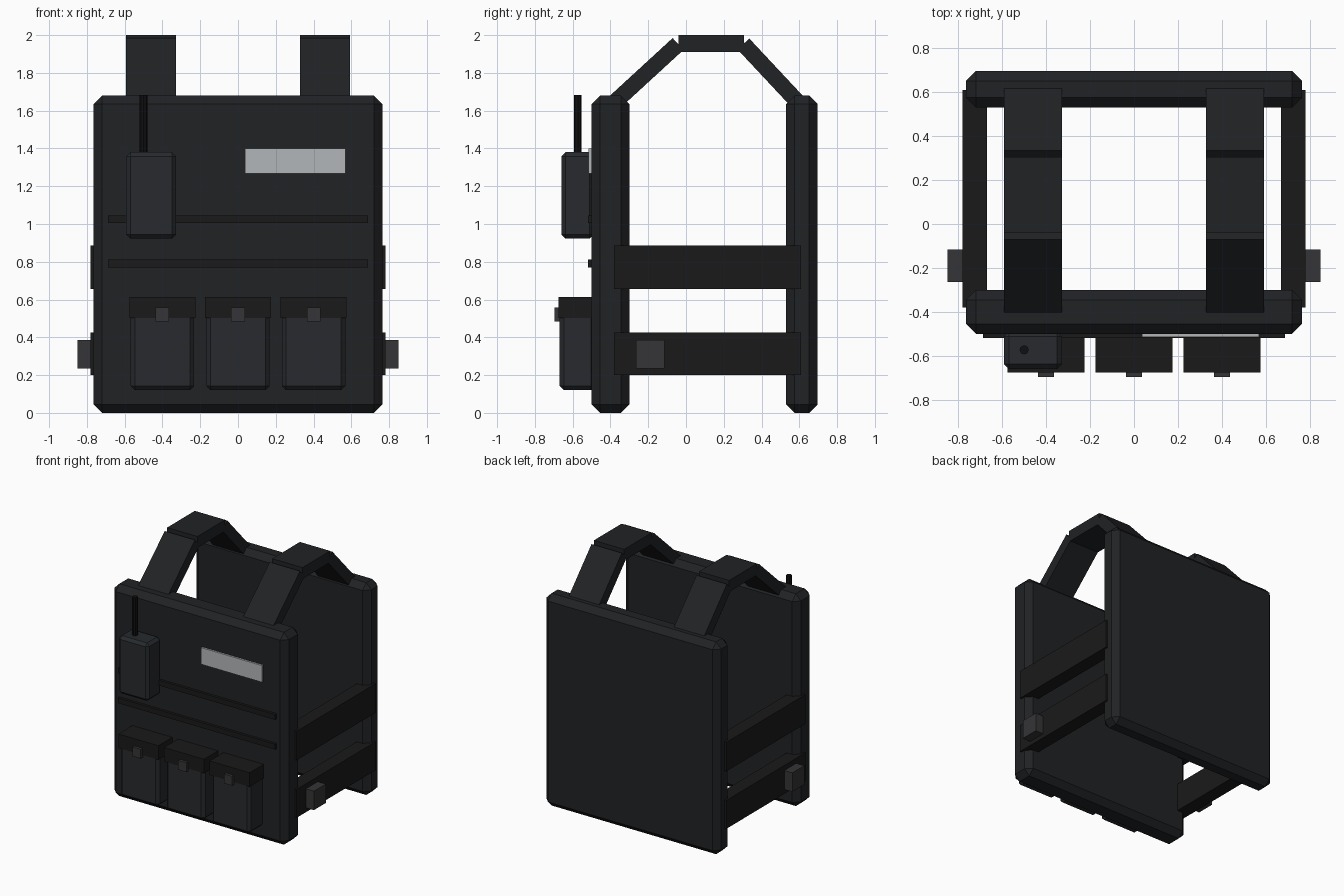
import bpy, math
from mathutils import Vector

if "Cube" in bpy.data.objects:
    bpy.data.objects.remove(bpy.data.objects["Cube"])


def material(name, rgb):
    m = bpy.data.materials.new(name)
    m.diffuse_color = (*rgb, 1)
    m.use_nodes = True
    m.node_tree.nodes["Principled BSDF"].inputs["Base Color"].default_value = m.diffuse_color
    return m


FABRIC = material("fabric", (0.015, 0.016, 0.018))
WEBBING = material("webbing", (0.010, 0.010, 0.011))
STRAP = material("strap", (0.015, 0.016, 0.018))
POUCH = material("pouch", (0.020, 0.023, 0.027))
BUCKLE = material("buckle", (0.035, 0.035, 0.038))
RUBBER = material("rubber", (0.005, 0.005, 0.006))
PATCH = material("patch", (0.45, 0.47, 0.48))


def box(name, x, y, z, mat, bevel=0):
    """Box from (min, max) ranges, with an optional flat chamfer."""
    bpy.ops.mesh.primitive_cube_add(size=1, location=[sum(r) / 2 for r in (x, y, z)])
    o = bpy.context.object
    o.name = name
    o.scale = [r[1] - r[0] for r in (x, y, z)]
    bpy.ops.object.transform_apply(location=False, rotation=False, scale=True)
    o.data.materials.append(mat)
    if bevel:
        b = o.modifiers.new("chamfer", 'BEVEL')
        b.width = bevel
        b.segments = 1
    return o


def strap_piece(name, x, a, b, thick):
    """Flat strap segment running between two (y, z) points."""
    d = Vector(b) - Vector(a)
    h = d.length / 2
    o = box(name, (-0.1325, 0.1325), (-h, h), (-thick / 2, thick / 2), STRAP)
    o.location = (x, (a[0] + b[0]) / 2, (a[1] + b[1]) / 2)
    o.rotation_euler.x = math.atan2(d.y, d.x)


# front and back padded panels
box("front_panel", (-0.765, 0.765), (-0.50, -0.30), (0, 1.68), FABRIC, 0.045)
box("back_panel", (-0.765, 0.765), (0.53, 0.697), (0, 1.68), FABRIC, 0.045)

for side, s in (("left", -1), ("right", 1)):
    # shoulder straps: front slope, flat top, back slope
    path = [(-0.375, 1.647), (-0.042, 1.953), (0.304, 1.953), (0.595, 1.642)]
    strap_piece(side + "_strap_front", s * 0.46, path[0], path[1], 0.085)
    strap_piece(side + "_strap_top", s * 0.46, (-0.04, 1.955), (0.306, 1.955), 0.09)
    strap_piece(side + "_strap_back", s * 0.46, path[2], path[3], 0.085)
    # side bands and buckle
    outer = sorted((s * 0.67, s * 0.78))
    box(side + "_upper_band", outer, (-0.38, 0.61), (0.655, 0.885), WEBBING)
    box(side + "_lower_band", outer, (-0.38, 0.61), (0.20, 0.425), WEBBING)
    box(side + "_buckle", sorted((s * 0.75, s * 0.85)), (-0.265, -0.115), (0.235, 0.385), BUCKLE)

# webbing strips across the chest
for i, z in enumerate((0.79, 1.025)):
    box(f"webbing_strip_{i + 1}", (-0.688, 0.688), (-0.52, -0.48), (z - 0.021, z + 0.021), WEBBING)

# pouches with flap and clip
for i, x in enumerate((-0.4, 0, 0.4)):
    box(f"pouch_{i + 1}", (x - 0.168, x + 0.168), (-0.669, -0.48), (0.12, 0.60), POUCH, 0.022)
    box(f"pouch_flap_{i + 1}", (x - 0.175, x + 0.175), (-0.675, -0.49), (0.503, 0.614), WEBBING)
    box(f"pouch_clip_{i + 1}", (x - 0.036, x + 0.036), (-0.697, -0.65), (0.483, 0.557), BUCKLE)

# reflective name patch, left blank
box("chest_patch", (0.037, 0.57), (-0.515, -0.49), (1.268, 1.40), PATCH)

# radio with antenna
box("radio", (-0.592, -0.328), (-0.66, -0.49), (0.922, 1.38), POUCH, 0.022)
bpy.ops.mesh.primitive_cylinder_add(vertices=8, radius=0.021, depth=0.34, location=(-0.5, -0.573, 1.512))
antenna = bpy.context.object
antenna.name = "radio_antenna"
antenna.data.materials.append(RUBBER)
